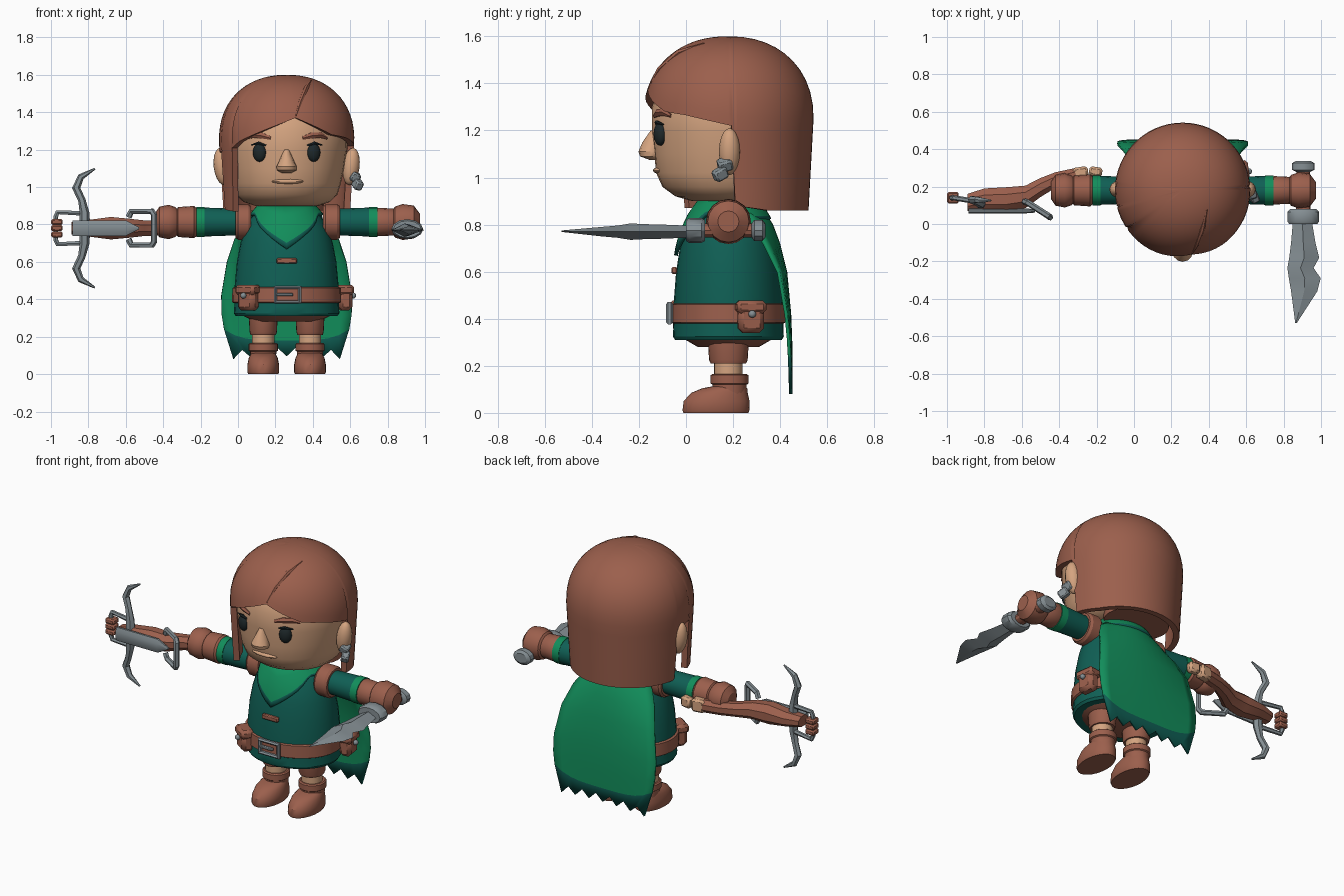
import bpy, bmesh, math
from math import sin, cos, pi, radians, sqrt
from mathutils import Matrix

if "Cube" in bpy.data.objects:
    bpy.data.objects.remove(bpy.data.objects["Cube"])


def make_mat(name, rgb):
    m = bpy.data.materials.new(name)
    m.diffuse_color = (*rgb, 1)
    m.use_nodes = True
    m.node_tree.nodes["Principled BSDF"].inputs["Base Color"].default_value = m.diffuse_color
    return m


BROWN = make_mat("leather brown", (0.33, 0.115, 0.073))
SKIN = make_mat("skin", (0.66, 0.37, 0.215))
GREEN = make_mat("cloak green", (0.006, 0.27, 0.105))
TEAL = make_mat("tunic dark green", (0.005, 0.115, 0.09))
GREY = make_mat("steel grey", (0.235, 0.275, 0.295))
DARK = make_mat("eye dark", (0.013, 0.021, 0.023))
CX, CY = 0.26, 0.18  # body axis


def finish(bm, name, *mats):
    bmesh.ops.recalc_face_normals(bm, faces=bm.faces[:])
    me = bpy.data.meshes.new(name)
    bm.to_mesh(me)
    bm.free()
    for m in mats:
        me.materials.append(m)
    ob = bpy.data.objects.new(name, me)
    bpy.context.collection.objects.link(ob)
    return ob


def grid(name, rows, mats, wrap=True, caps=False, rule=None):
    """Skin rows of points; rule(row) gives the material index."""
    bm = bmesh.new()
    vs = [[bm.verts.new(p) for p in r] for r in rows]
    n = len(rows[0])
    for i in range(len(rows) - 1):
        for j in range(n if wrap else n - 1):
            k = (j + 1) % n
            f = bm.faces.new((vs[i][j], vs[i][k], vs[i + 1][k], vs[i + 1][j]))
            f.material_index = rule(i) if rule else 0
    if caps:
        bm.faces.new(vs[0])
        bm.faces.new(vs[-1])
    bmesh.ops.remove_doubles(bm, verts=bm.verts[:], dist=0.0002)
    return finish(bm, name, *mats)


def loft(name, axis, sections, mat, n=24, phase=0.0):
    """Elliptical sections (position, centre1, centre2, radius1, radius2) along an axis."""
    rows = []
    for t, c1, c2, r1, r2 in sections:
        row = []
        for j in range(n):
            a = 2 * pi * j / n + phase
            p, q = c1 + r1 * cos(a), c2 + r2 * sin(a)
            row.append({"x": (t, p, q), "y": (p, t, q), "z": (p, q, t)}[axis])
        rows.append(row)
    return grid(name, rows, [mat], caps=True)


def ball(name, loc, scale, mat, rot=(0, 0, 0)):
    bm = bmesh.new()
    bmesh.ops.create_uvsphere(bm, u_segments=16, v_segments=10, radius=1)
    bmesh.ops.scale(bm, vec=scale, verts=bm.verts[:])
    ob = finish(bm, name, mat)
    ob.location, ob.rotation_euler = loc, rot
    return ob


def box(name, loc, size, mat, rot=(0, 0, 0), bevel=0.012):
    bm = bmesh.new()
    bmesh.ops.create_cube(bm, size=1, matrix=Matrix.Diagonal((*size, 1)))
    ob = finish(bm, name, mat)
    ob.location, ob.rotation_euler = loc, rot
    b = ob.modifiers.new("bevel", "BEVEL")
    b.width, b.segments = bevel, 1
    return ob


def tube(name, pts, radii, mat, closed=False):
    cu = bpy.data.curves.new(name, "CURVE")
    cu.dimensions = "3D"
    cu.bevel_depth, cu.bevel_resolution, cu.use_fill_caps = 1.0, 1, True
    sp = cu.splines.new("POLY")
    sp.points.add(len(pts) - 1)
    for p, co, r in zip(sp.points, pts, radii):
        p.co, p.radius = (*co, 1), r
    sp.use_cyclic_u = closed
    cu.materials.append(mat)
    ob = bpy.data.objects.new(name, cu)
    bpy.context.collection.objects.link(ob)
    bpy.ops.object.select_all(action="DESELECT")
    ob.select_set(True)
    bpy.context.view_layer.objects.active = ob
    bpy.ops.object.convert(target="MESH")
    return ob


def interp(table, x):
    for (a, p), (b, q) in zip(table, table[1:]):
        if x <= b:
            return p + (q - p) * max(0, (x - a) / (b - a))
    return table[-1][1]


# Head, ears and face
head = [(.9, .17, .15), (.92, .23, .22), (.96, .272, .275), (1.02, .29, .302), (1.1, .307, .31),
        (1.2, .322, .32), (1.3, .325, .32), (1.4, .28, .28), (1.5, .17, .17)]
loft("head", "z", [(z, CX, CY - .005, a, b) for z, a, b in head], SKIN, 32)
for s, side in ((-1, "left"), (1, "right")):
    ball("ear_" + side, (CX + s * .345, .185, 1.11), (.045, .045, .1), SKIN, (0, s * .12, 0))
    ball("eye_" + side, (CX + s * .145, -.11, 1.185), (.037, .026, .05), DARK, (0, 0, s * .4))
    tube("eyelash_" + side, [(CX + s * d, y, z) for d, y, z in
         ((.11, -.125, 1.222), (.15, -.125, 1.235), (.19, -.095, 1.225))], (.005, .009, .003), DARK)
    tube("brow_" + side, [(CX + s * d, CY - .322 * sqrt(1 - (d / .33) ** 2), z) for d, z in
         ((.085, 1.262), (.13, 1.275), (.18, 1.278), (.215, 1.262))], (.01, .018, .018, .008), BROWN)
loft("nose", "z", [(1.075, CX, -.135, .025, .02), (1.09, CX, -.15, .052, .045), (1.11, CX, -.15, .054, .052),
                   (1.15, CX, -.14, .035, .045), (1.2, CX, -.13, .015, .02)], SKIN, 12)
ball("mouth", (CX + .005, -.115, 1.03), (.085, .025, .014), SKIN)
box("earring_upper", (.625, .165, 1.055), (.05, .06, .05), GREY, (.3, .5, .3), .008)
box("earring_lower", (.64, .145, 1.015), (.045, .06, .05), GREY, (.5, .2, .5), .008)


# Hair: a dome whose lower edge changes with the angle around the head
def hair_radius(z):
    if z < 1.25:
        return .362 - (1.25 - z) * .055
    return .362 * max(0, 1 - ((z - 1.25) / .35) ** 2.2) ** (1 / 2.2)


edge = [(-180, .86), (-98, .86), (-95, 1.18), (-77, 1.19), (-75, .88), (-57, .87), (-54, 1.21), (-44, 1.245),
        (8, 1.37), (42, 1.28), (60, 1.265), (92, 1.22), (95, .88), (120, .86), (180, .86)]
angles = sorted(set(range(-180, 180, 6)) | {a for a, _ in edge[:-1]})
outer, inner = [], []
for i in range(17):
    s = i / 16
    ro, ri = [], []
    for a in angles:
        low = interp(edge, a)
        z = 1.6 - (1.6 - low) * s * s
        r, t = hair_radius(z), radians(a)
        ro.append((CX + r * sin(t), CY - r * cos(t), z))
        r = max(0, r - .035)
        ri.append((CX + r * sin(t), CY - r * cos(t), z - .03 * (1 - s)))
    outer.append(ro)
    inner.append(ri)
grid("hair", outer + inner[::-1], [BROWN])
loft("hair_underside", "z", [(.875, CX, .33, .2, .16), (1.25, CX, .32, .2, .16)], BROWN)
tube("hair_parting", [(CX + d, CY - sqrt(max(0, hair_radius(z) ** 2 - d * d)), z) for d, z in
     ((.13, 1.57), (.105, 1.53), (.075, 1.46), (.05, 1.38))], (.003, .014, .011, .004), BROWN)

# Tunic, hips and belt
torso = [(.31, .272), (.325, .282), (.36, .28), (.47, .278), (.6, .266), (.7, .247), (.78, .222), (.85, .18), (.92, .12)]
loft("tunic", "z", [(z, CX, CY, r, r * .835) for z, r in torso], TEAL, 32)
loft("hips", "z", [(.28, CX, CY, .17, .13), (.315, CX, CY, .24, .19)], BROWN)
loft("belt", "z", [(.38, CX, CY, .284, .236), (.385, CX, CY, .292, .244), (.46, CX, CY, .29, .242),
                   (.465, CX, CY, .28, .234)], BROWN, 32)
tube("belt_buckle", [(.2, -.07, .385), (.33, -.07, .385), (.33, -.07, .463), (.2, -.07, .463)],
     [.014] * 4, GREY, True)
box("buckle_prong", (.25, -.075, .425), (.09, .02, .016), GREY, bevel=.004)
box("chest_tab", (.26, -.05, .605), (.11, .025, .03), BROWN, bevel=.006)
for name, x, y, deg in (("front_pouch", .055, -.005, -35), ("side_pouch", .57, .275, 98)):
    t = radians(deg)
    box(name, (x, y, .4), (.11, .075, .12), BROWN, (0, 0, t), .02)
    box(name + "_flap", (x, y, .45), (.125, .09, .055), BROWN, (0, 0, t), .015)
    ball(name + "_stud", (x + .046 * sin(t), y - .046 * cos(t), .42), (.016, .016, .016), GREY)

# Pointed scarf around the neck
rows = []
for f in (0, .3, .6, .87, 1):
    row = []
    for j in range(40):
        a = -pi + 2 * pi * j / 40
        low = .67 + .185 * min(1, abs(a) / radians(58))
        if abs(a) > 2:
            low -= .03
        z = .915 - (.915 - low) * f
        r = interp(torso, z) + .022
        row.append((CX + r * sin(a), CY - r * .84 * cos(a), z))
    rows.append(row)
scarf = grid("scarf", rows, [GREEN, TEAL], rule=lambda i: 1 if i == 3 else 0)
scarf.modifiers.new("thickness", "SOLIDIFY").thickness = .016

# Cape with a dark jagged hem: height, half width, depth, forward curl, edge lift
cape_rows = [(.88, .14, .32, .07, 0), (.8, .23, .37, .08, 0), (.72, .28, .4, .06, 0), (.6, .32, .43, .03, 0),
             (.42, .35, .447, .015, 0), (.29, .348, .452, .01, .03), (.18, .335, .452, .005, .06), (.08, .285, .452, 0, 0)]
rows = []
for i, (z, w, y, curl, lift) in enumerate(cape_rows):
    row = []
    for j in range(13):
        u = j / 6 - 1
        hem = .045 * (j % 2) + .015 * (1 - u * u) if i == 7 else 0
        row.append((CX + w * u, y - curl * u * u, z + lift * u ** 4 + hem))
    rows.append(row)
cape = grid("cape", rows, [GREEN, TEAL], wrap=False, rule=lambda i: 1 if i == 6 else 0)
cape.modifiers.new("thickness", "SOLIDIFY").thickness = .014

# Legs and boots
for s, side in ((-1, "left"), (1, "right")):
    x = CX + s * .125
    loft("trouser_" + side, "z", [(.21, x, CY, .068, .075), (.225, x, CY, .073, .082), (.32, x, CY, .078, .088)], BROWN)
    loft("shin_" + side, "z", [(.14, x, CY, .06, .06), (.23, x, CY, .06, .06)], SKIN)
    loft("boot_shaft_" + side, "z", [(.07, x, .185, .068, .07), (.12, x, .185, .07, .073), (.125, x, .185, .078, .08),
                                     (.16, x, .185, .078, .08), (.166, x, .185, .07, .072)], BROWN)
    loft("boot_" + side, "z", [(0, x, .127, .08, .138), (.01, x, .127, .085, .142), (.05, x, .13, .085, .14),
                               (.085, x, .142, .078, .12), (.105, x, .165, .068, .095), (.115, x, .185, .06, .06)], BROWN)

# Arms: (name, colour, x and radius pairs)
arms = [("shoulder_left", BROWN, ((.07, .085), (.055, .095), (.0, .095), (-.013, .085))),
        ("sleeve_left", TEAL, ((.03, .07), (-.2, .078))),
        ("cuff_left", GREEN, ((-.18, .08), (-.222, .08))),
        ("wrist_left", BROWN, ((-.215, .07), (-.235, .086), (-.32, .08), (-.335, .06))),
        ("glove_left", BROWN, ((-.31, .055), (-.335, .08), (-.37, .092), (-.42, .082), (-.445, .045))),
        ("shoulder_right", BROWN, ((.455, .085), (.468, .095), (.53, .095), (.545, .085))),
        ("sleeve_right", TEAL, ((.5, .07), (.72, .078))),
        ("cuff_right", GREEN, ((.7, .08), (.745, .08))),
        ("wrist_right", BROWN, ((.735, .07), (.75, .076), (.83, .072), (.85, .06))),
        ("glove_right", BROWN, ((.82, .055), (.84, .083), (.88, .096), (.94, .088), (.972, .045)))]
for name, mat, prof in arms:
    loft(name, "x", [(x, CY, .813, r, r) for x, r in prof], mat, 16)

# Dagger
loft("dagger_blade", "y", [(.02, .9, .77, .05, .025), (-.1, .905, .77, .065, .03), (-.18, .91, .77, .08, .032),
                           (-.235, .89, .77, .07, .035), (-.29, .913, .77, .085, .026), (-.36, .91, .77, .07, .02),
                           (-.53, .866, .772, .004, .003)], GREY, 4)
loft("dagger_guard", "y", [(0, .905, .775, .075, .045), (.015, .905, .775, .085, .053), (.065, .905, .775, .085, .053),
                           (.08, .905, .775, .07, .045)], GREY, 12)
loft("dagger_grip", "y", [(.07, .905, .775, .04, .03), (.3, .905, .775, .035, .03)], BROWN, 12)
loft("dagger_pommel", "y", [(.275, .905, .775, .03, .025), (.29, .905, .775, .06, .045), (.325, .905, .775, .06, .045),
                            (.337, .905, .775, .04, .03)], GREY, 12)

# Crossbow aimed sideways, its rail facing forward
ZB = .78
loft("crossbow_stock", "x", [(-.89, .115, ZB, .05, .035), (-.8, .13, ZB, .065, .048), (-.68, .132, ZB, .07, .065),
                             (-.58, .145, ZB, .065, .055), (-.5, .195, ZB, .055, .045), (-.42, .235, ZB, .045, .042),
                             (-.31, .265, ZB, .038, .042)], BROWN, 8, pi / 8)
box("crossbow_butt", (-.285, .275, ZB), (.08, .06, .08), SKIN, (0, 0, .15))
box("crossbow_butt_end", (-.205, .28, ZB), (.07, .05, .065), SKIN, (0, 0, -.15))
loft("crossbow_rail", "x", [(-.885, .07, ZB, .016, .045), (-.6, .07, ZB, .016, .045), (-.53, .07, ZB, .01, .006)],
     GREY, 8, pi / 8)
for s, side in ((-1, "lower"), (1, "upper")):
    tube("bow_limb_" + side, [(x, y, ZB + s * z) for x, y, z in ((-.82, .11, .0), (-.82, .11, .08), (-.835, .115, .15),
         (-.865, .13, .215), (-.84, .13, .275), (-.765, .125, .318))], (.03, .026, .02, .022, .018, .005), GREY)
tube("stirrup", [(-.84, .12, ZB + .08), (-.965, .14, ZB + .085), (-.975, .14, ZB + .06), (-.975, .14, ZB - .06),
                 (-.965, .14, ZB - .085), (-.84, .12, ZB - .08)], [.014] * 6, GREY)
for k in (-1, 0, 1):
    box("stirrup_wrap", (-.968, .14, ZB + k * .034), (.062, .06, .032), BROWN, bevel=.008)
tube("cocking_lever", [(-.585, .12, ZB + .06), (-.57, .115, ZB + .09), (-.46, .045, ZB + .09), (-.448, .035, ZB + .07),
                       (-.448, .035, ZB - .07), (-.46, .045, ZB - .09), (-.57, .115, ZB - .09),
                       (-.585, .12, ZB - .06)], [.017] * 8, GREY)

# Smooth shading that keeps hard edges
bpy.ops.object.select_all(action="SELECT")
bpy.context.view_layer.objects.active = bpy.data.objects["head"]
bpy.ops.object.shade_smooth_by_angle(angle=radians(32))
